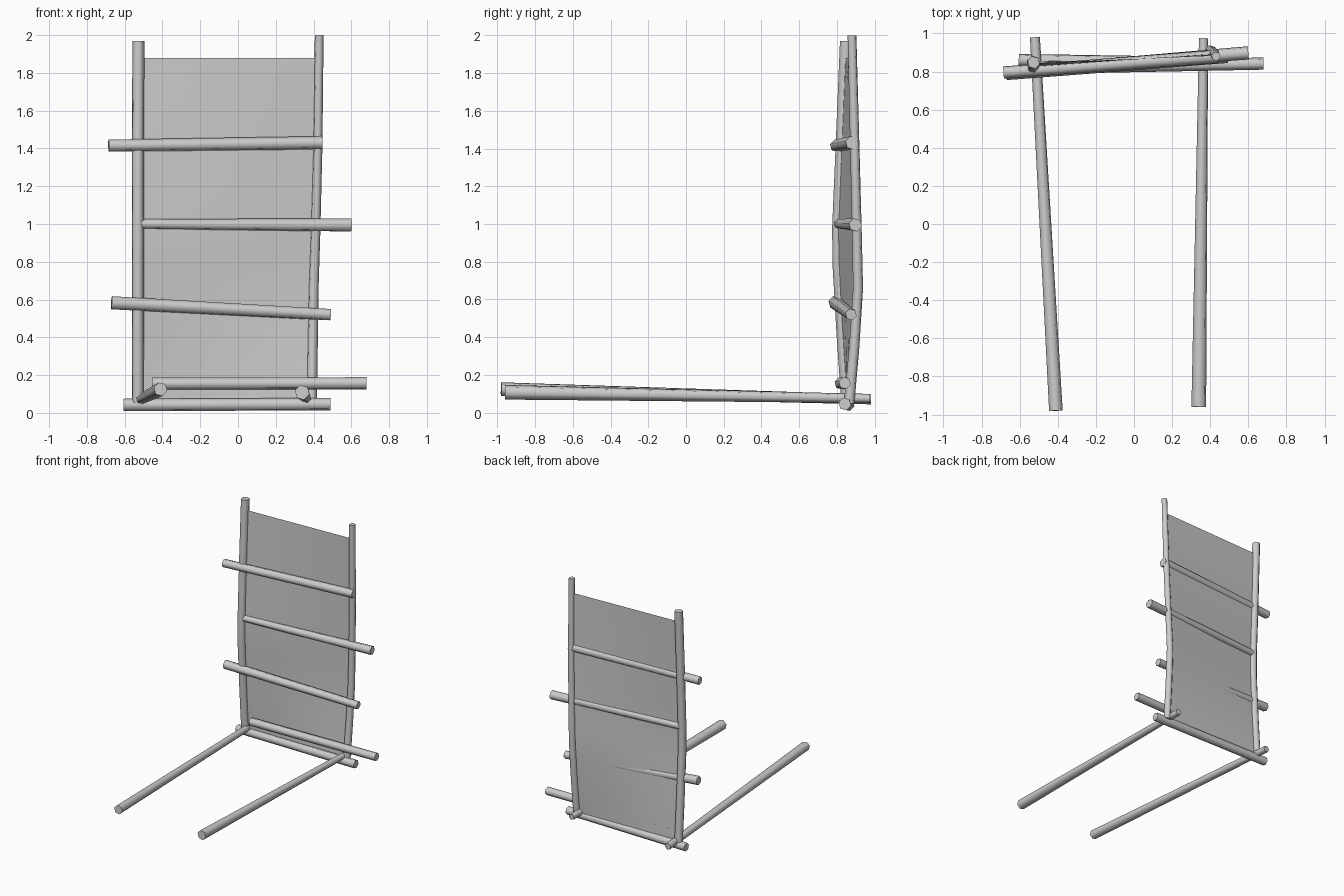
import bpy, bmesh, math
from mathutils import Vector

cube = bpy.data.objects.get("Cube")
if cube:
    bpy.data.objects.remove(cube, do_unlink=True)

grey = bpy.data.materials.new("plain_grey")
grey.use_nodes = True
colour = (0.6, 0.6, 0.6, 1)
grey.diffuse_color = colour
grey.node_tree.nodes["Principled BSDF"].inputs["Base Color"].default_value = colour


def add_object(name, bm, smooth=True):
    mesh = bpy.data.meshes.new(name)
    bm.to_mesh(mesh)
    bm.free()
    mesh.materials.append(grey)
    obj = bpy.data.objects.new(name, mesh)
    bpy.context.collection.objects.link(obj)
    bpy.ops.object.select_all(action='DESELECT')
    obj.select_set(True)
    bpy.context.view_layer.objects.active = obj
    if smooth:
        bpy.ops.object.shade_smooth_by_angle(angle=math.radians(65))
    return obj


def rod(name, points, r0, r1, sides=6):
    """Capped six-sided stick that follows points and changes radius."""
    pts = [Vector(p) for p in points]
    axis = (pts[-1] - pts[0]).normalized()
    side = axis.orthogonal().normalized()
    up = axis.cross(side)
    bm = bmesh.new()
    rings = []
    for i, p in enumerate(pts):
        t = (p - pts[0]).length / (pts[-1] - pts[0]).length
        r = r0 + (r1 - r0) * t
        angles = [math.tau * k / sides for k in range(sides)]
        rings.append([bm.verts.new(p + r * (math.cos(a) * side + math.sin(a) * up))
                      for a in angles])
    for a, b in zip(rings, rings[1:]):
        for k in range(sides):
            n = (k + 1) % sides
            bm.faces.new((a[k], a[n], b[n], b[k]))
    bm.faces.new(rings[0][::-1])
    bm.faces.new(rings[-1])
    return add_object(name, bm)


# Bowed upright poles, listed from the bottom up
right_path = [(-.53, .855, .04), (-.53, .83, .4), (-.53, .808, .78),
              (-.53, .806, .98), (-.53, .825, 1.42), (-.527, .848, 1.97)]
left_path = [(.39, .865, .05), (.395, .892, .35), (.40, .912, .66),
             (.41, .906, .95), (.422, .895, 1.4), (.43, .88, 2.0)]
rod("right_pole", right_path, .032, .033)
rod("left_pole", left_path, .029, .024)

# Long sticks lying on the ground
rod("right_ground_pole", [(-.41, -.98, .125), (-.52, .98, .07)], .037, .027)
rod("left_ground_pole", [(.34, -.96, .108), (.365, .975, .075)], .040, .025)

# Crossing sticks, from the bottom up
crossbars = [
    ((-.605, .86, .042), (.49, .842, .046), .034, .034),
    ((-.455, .82, .155), (.68, .842, .157), .033, .033),
    ((-.67, .79, .583), (.49, .875, .52), .036, .031),
    ((-.52, .81, 1.0), (.60, .898, .995), .027, .036),
    ((-.685, .795, 1.415), (.445, .88, 1.43), .033, .036),
]
for i, (a, b, r0, r1) in enumerate(crossbars):
    rod(f"crossbar_{i + 1}", [a, b], r0, r1)


# Cloth stretched between the two bowed poles
def at_height(path, z):
    for a, b in zip(path, path[1:]):
        if z <= b[2]:
            return Vector(a).lerp(Vector(b), (z - a[2]) / (b[2] - a[2]))
    return Vector(path[-1])


bm = bmesh.new()
rows = []
steps_up, steps_across = 12, 4
for j in range(steps_up + 1):
    z = .06 + 1.82 * j / steps_up
    a, b = at_height(right_path, z), at_height(left_path, z)
    rows.append([bm.verts.new(a.lerp(b, i / steps_across))
                 for i in range(steps_across + 1)])
for low, high in zip(rows, rows[1:]):
    for i in range(steps_across):
        bm.faces.new((low[i], low[i + 1], high[i + 1], high[i]))
add_object("cloth_panel", bm)
